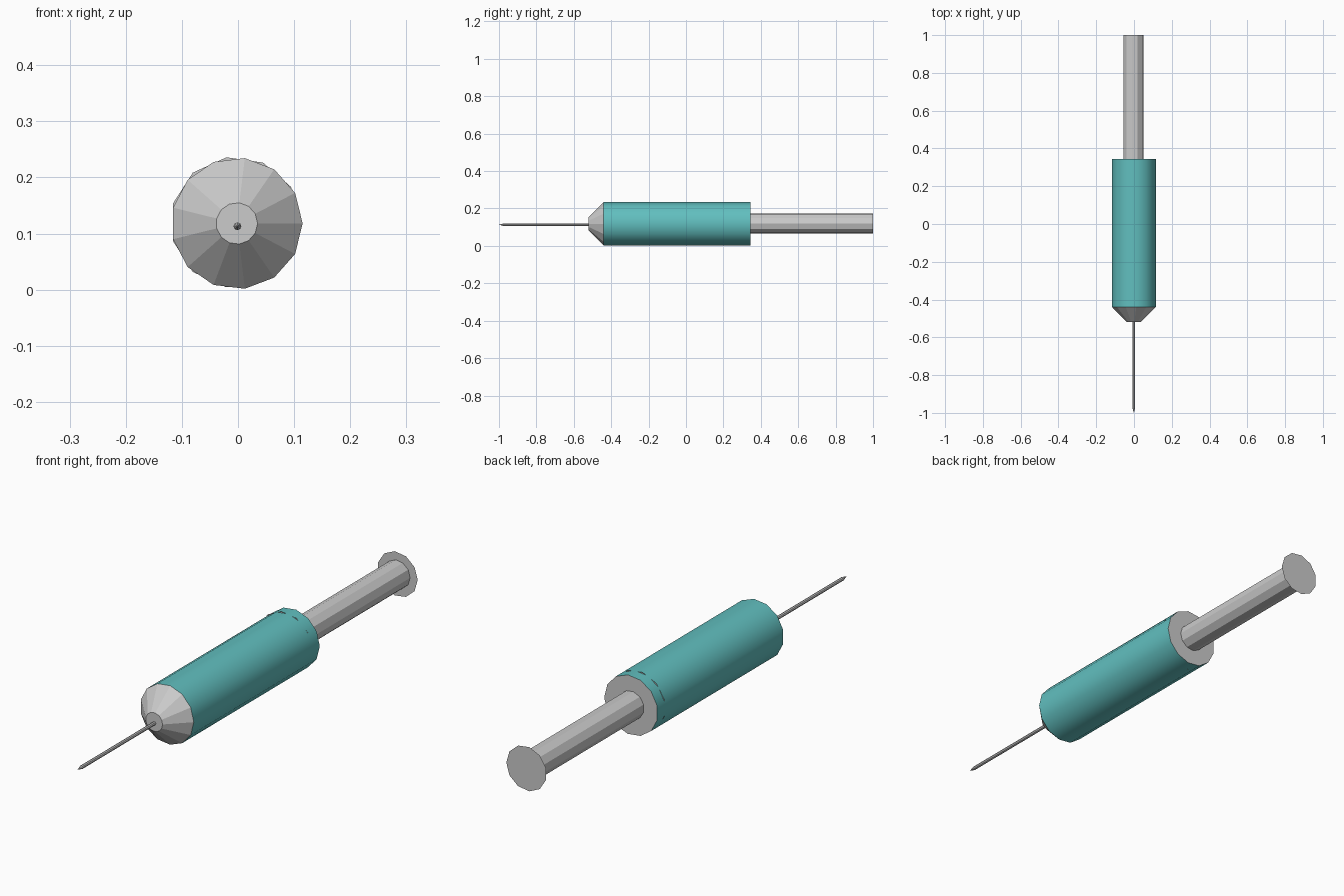
import bpy, bmesh
from math import cos, sin, tau

if "Cube" in bpy.data.objects:
    bpy.data.objects.remove(bpy.data.objects["Cube"])

teal = bpy.data.materials.new("teal_barrel")
teal.diffuse_color = (0.12, 0.52, 0.52, 1)
teal.use_nodes = True
teal.node_tree.nodes["Principled BSDF"].inputs["Base Color"].default_value = teal.diffuse_color


def lathe(name, sides, x, z, profile, caps=(True, True), mat=None, smooth=False):
    """Turn (y, radius) points round an axis parallel to y; radius 0 is a point."""
    bm = bmesh.new()
    rings = []
    for y, r in profile:
        n = sides if r else 1
        rings.append([bm.verts.new((x + r * cos(tau * i / n), y, z + r * sin(tau * i / n)))
                      for i in range(n)])
    for a, b in zip(rings, rings[1:]):
        for i in range(sides):
            j = (i + 1) % sides
            if len(a) == 1:
                f = bm.faces.new((a[0], b[i], b[j]))
            else:
                f = bm.faces.new((a[i], b[i], b[j], a[j]))
            f.smooth = smooth
    for ring, cap in zip((rings[0], rings[-1]), caps):
        if cap and len(ring) > 2:
            bm.faces.new(ring)
    if len(rings) > 1:
        bmesh.ops.recalc_face_normals(bm, faces=bm.faces)
    else:
        bm.normal_update()
        for f in bm.faces:
            if f.normal.y < 0:
                f.normal_flip()
    me = bpy.data.meshes.new(name)
    bm.to_mesh(me)
    bm.free()
    if mat:
        me.materials.append(mat)
    ob = bpy.data.objects.new(name, me)
    bpy.context.collection.objects.link(ob)
    # normals of open tubes must point away from the axis
    return ob


BX, BZ, R = -0.002, 0.118, 0.1172   # barrel axis and radius
PX, PZ = -0.004, 0.120              # plunger axis, slightly off centre

# Barrel: smooth teal tube with a grey nose cone and grey rear cap
lathe("barrel", 13, BX, BZ, [(-0.44, R), (0.345, R)], (False, False), teal, True)
lathe("nose_cone", 13, BX, BZ, [(-0.52, 0.037), (-0.44, R)], (True, False))
lathe("barrel_rear_cap", 13, BX, BZ, [(0.345, R)], (True, False))

# Needle with a short sharpened tip
lathe("needle", 8, -0.001, 0.113, [(-1.0, 0), (-0.975, 0.007), (-0.515, 0.007)])

# Plunger: shaft, thin thumb plate and the stopper disc inside the barrel
lathe("plunger_shaft", 11, PX, PZ, [(0.30, 0.055), (1.0, 0.055)], (True, False))
lathe("thumb_plate", 11, PX, PZ, [(1.0, 0.088)], (True, False))
lathe("stopper", 11, PX, PZ, [(0.30, 0.117)], (True, False))
